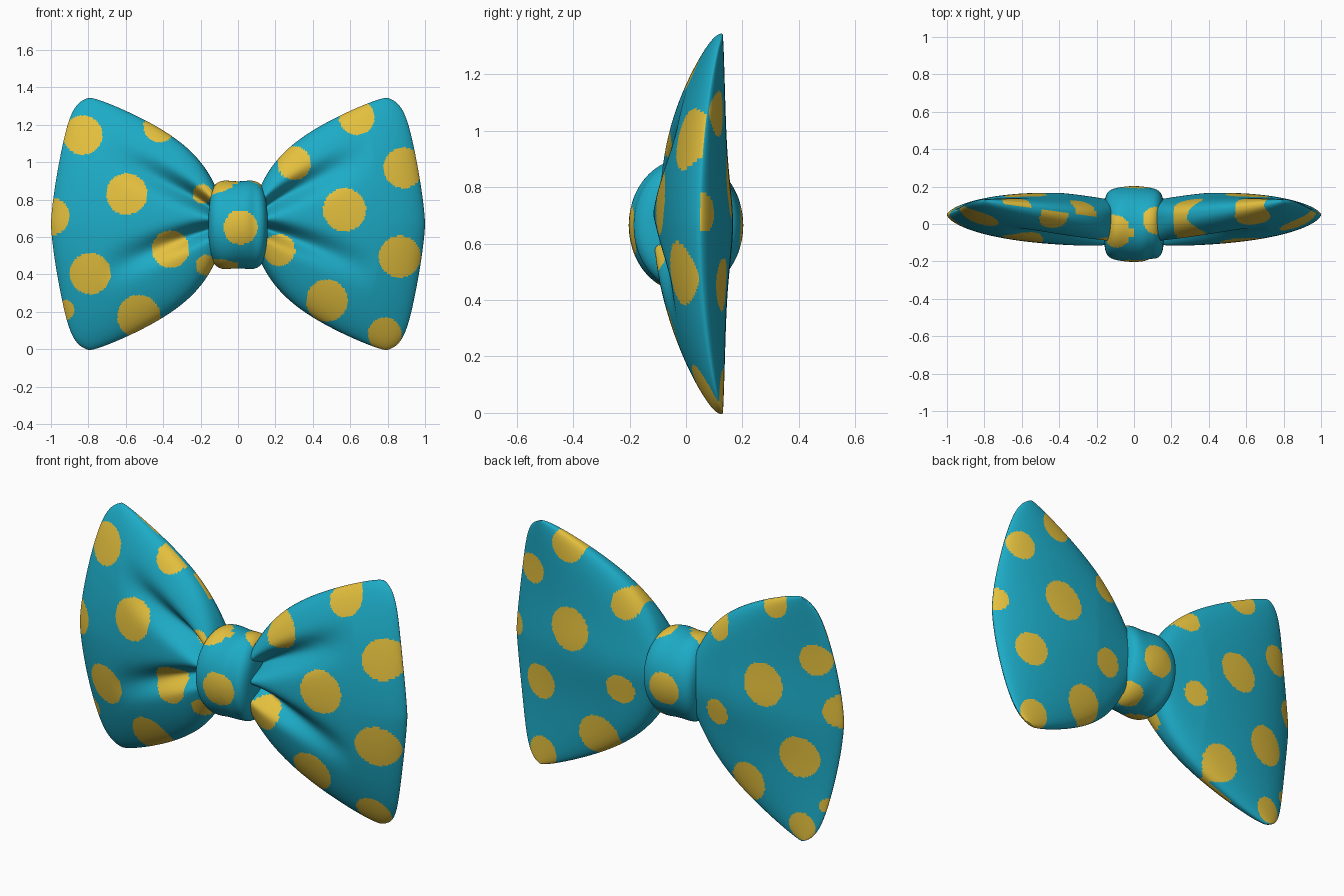
import bpy, bmesh, math
from math import sin, cos, pi, exp

if "Cube" in bpy.data.objects:
    bpy.data.objects.remove(bpy.data.objects["Cube"])

def material(name, rgb):
    m = bpy.data.materials.new(name)
    m.diffuse_color = (*rgb, 1)
    m.use_nodes = True
    m.node_tree.nodes["Principled BSDF"].inputs["Base Color"].default_value = m.diffuse_color
    return m

TEAL = material("teal cloth", (0.012, 0.41, 0.57))
GOLD = material("gold dots", (0.78, 0.53, 0.048))
MID = 0.67  # height of the knot centre

# Dots as (x, z, radius) on the front and back of each wing
FRONT = {
    -1: [(-.83, 1.145, .105), (-.42, 1.19, .085), (-.595, .83, .11), (-1.0, .71, .1),
         (-.19, .83, .052), (-.79, .405, .11), (-.36, .535, .1), (-.53, .175, .115),
         (-.93, .21, .055), (-.17, .45, .055)],
    1: [(.3, .995, .09), (.635, 1.24, .095), (.885, .97, .108), (.57, .745, .115),
        (.865, .495, .112), (.475, .26, .112), (.785, .08, .09), (.22, .53, .085)],
}
BACK = {
    -1: [(-.63, 1.27, .08), (-.27, 1.04, .075), (-.58, .815, .115), (-.87, 1.01, .085),
         (-.295, .585, .07), (-.785, .46, .112), (-.475, .245, .105), (-.8, .08, .075),
         (-1.0, .74, .09), (-.93, .21, .04)],
    1: [(.635, 1.25, .09), (.86, 1.06, .08), (.29, 1.01, .08), (.605, .805, .115),
        (.80, .455, .095), (.3, .55, .08), (.445, .25, .112), (.785, .07, .085),
        (1.0, .71, .07)],
}
# Knot dots as (x, y, z, radius)
KNOT_DOTS = [(.015, -.2, .65, .092), (-.1, -.04, .87, .09), (.12, .02, .88, .075),
             (0, .2, .65, .09), (-.07, -.06, .45, .07), (.1, .08, .46, .075)]

def tube(name, rings, is_dot):
    """Skin closed rings of points, cap the start, colour faces by a rule."""
    bm = bmesh.new()
    vs = [[bm.verts.new(p) for p in ring] for ring in rings]
    n = len(vs[0])
    for a, b in zip(vs, vs[1:]):
        for i in range(n):
            j = (i + 1) % n
            bm.faces.new((a[i], a[j], b[j], b[i]))
    bm.faces.new(vs[0])
    bmesh.ops.remove_doubles(bm, verts=bm.verts, dist=0.0003)
    bmesh.ops.recalc_face_normals(bm, faces=bm.faces)
    for f in bm.faces:
        f.smooth = True
        f.material_index = int(is_dot(f.calc_center_median()))
    me = bpy.data.meshes.new(name)
    bm.to_mesh(me)
    bm.free()
    me.materials.append(TEAL)
    me.materials.append(GOLD)
    ob = bpy.data.objects.new(name, me)
    bpy.context.collection.objects.link(ob)

def half_height(s):
    return 0.7 * (s + 0.05) ** 0.43 - 0.13 * exp(-s / 0.11)

def seam(s, t):
    return 0.02 + s * (0.03 + 0.08 * t * t)

def wing_point(side, s, a):
    """s runs from knot to outer edge, a runs around the section."""
    t = sin(a)
    corner = (s * abs(t)) ** 10
    x = 0.07 + (0.93 - 0.13 * abs(t) ** 1.4) * s * (1 - 0.08 * corner)
    z = MID + half_height(s) * t * (1 - 0.062 * corner)
    y = seam(s, t)
    puff = abs(cos(a)) ** 0.85 * max(0, 1 - s ** 3) ** 0.6
    if cos(a) < 0:
        # front: creases fanning out of the knot
        y -= 0.145 * puff
        fade = max(0, 1 - s / 0.75)
        for c, k, w, d in ((.33, .38, .14, .13), (-.08, -.45, .13, .12)):
            y += d * fade * exp(-((t - c - k * s) / w) ** 2) * min(1, puff * 1.3)
    else:
        # back: flat with a low swelling along the middle
        y += puff * (0.10 + 0.02 * min(1, s * 3))
        y += 0.08 * s * (1 - s) * exp(-(t / 0.35) ** 2)
    return (side * x, y, z)

# Wings
NS, NA = 135, 360
for side, name in ((-1, "left_wing"), (1, "right_wing")):
    rings = [[wing_point(side, sin(pi / 2 * (k / NS) ** 0.9), 2 * pi * i / NA) for i in range(NA)]
             for k in range(NS + 1)]
    def wing_dot(c, side=side):
        t = min(1, abs(c.z - MID) / 0.67)
        s = min(1, (abs(c.x) - 0.07) / (0.93 - 0.13 * t))
        t = min(1, abs(c.z - MID) / half_height(max(0, s)))
        dots = FRONT if c.y < seam(s, t) else BACK
        return any((c.x - x) ** 2 + (c.z - z) ** 2 < r * r for x, z, r in dots[side])
    tube(name, rings, wing_dot)

# Knot: a rounded band with a few soft creases
def knot_point(p, a):
    u = math.copysign(abs(sin(p)) ** 0.5, sin(p))
    r = abs(cos(p)) ** 0.36
    r *= 1 + 0.015 * cos(2 * a + 5 * u) - 0.035 * exp(-((u - 0.55) / 0.16) ** 2) * max(0, -cos(a))
    x = 0.159 * u * (1 - 0.06 * abs(sin(a)) ** 4)
    return (x, 0.2 * r * cos(a), 0.665 + 0.236 * r * sin(a))

NP, NK = 80, 160
rings = [[knot_point(pi * (k / NP - 0.5) * 0.9999, 2 * pi * i / NK) for i in range(NK)]
         for k in range(NP + 1)]
tube("knot", rings, lambda c: any(
    (c.x - x) ** 2 + (c.y - y) ** 2 + (c.z - z) ** 2 < r * r for x, y, z, r in KNOT_DOTS))
